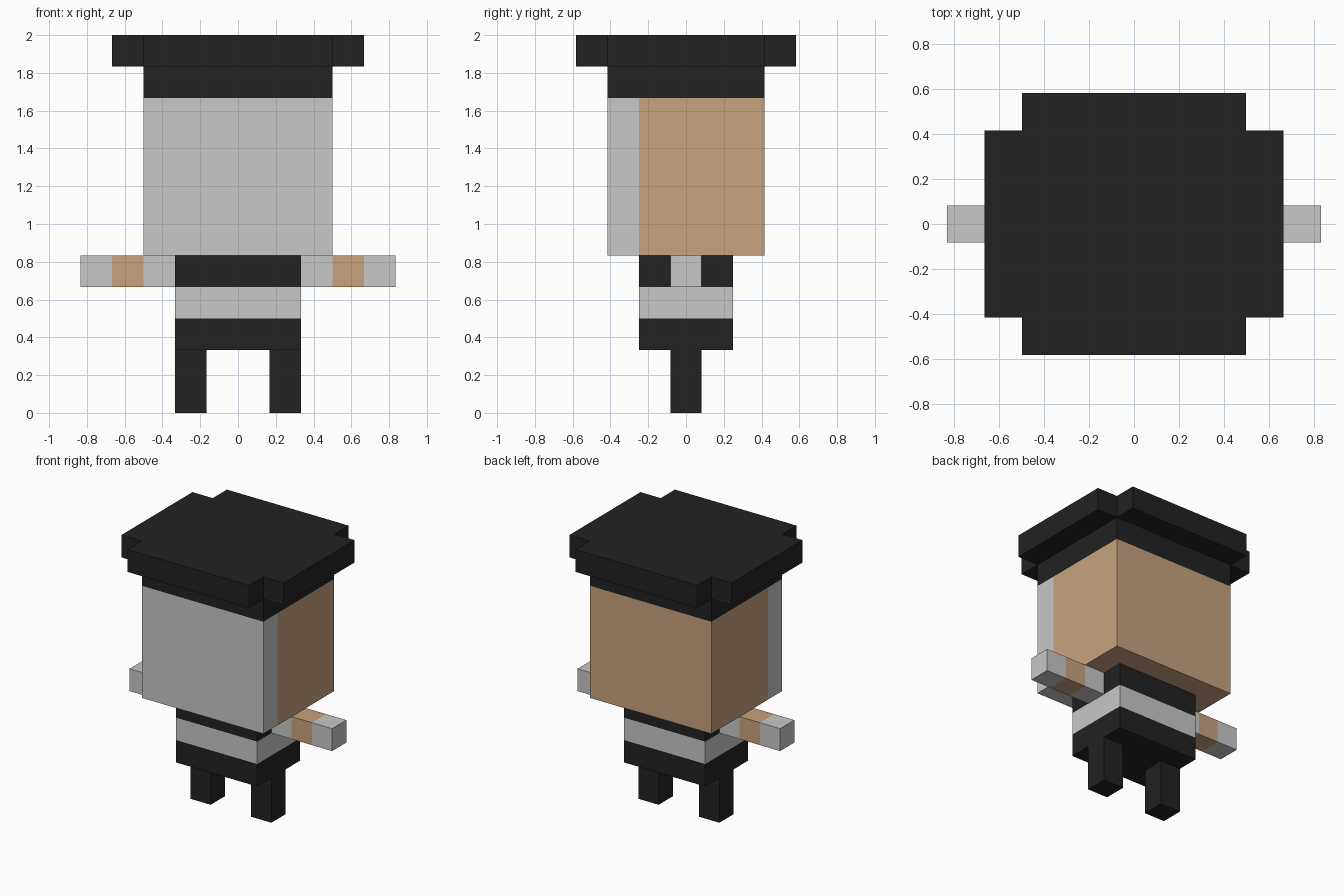
import bpy
import bmesh
from mathutils import Vector

U = 1 / 6  # block size: every part sits on this grid

if "Cube" in bpy.data.objects:
    bpy.data.objects.remove(bpy.data.objects["Cube"], do_unlink=True)


def make_material(name, rgb):
    mat = bpy.data.materials.new(name)
    mat.use_nodes = True
    color = (*rgb, 1)
    mat.diffuse_color = color
    mat.node_tree.nodes["Principled BSDF"].inputs["Base Color"].default_value = color
    return mat


BLACK = make_material("black", (0.016, 0.016, 0.016))
GREY = make_material("light_grey", (0.578, 0.578, 0.578))
TAN = make_material("tan", (0.578, 0.361, 0.209))


def finish(name, bm, mats):
    bmesh.ops.recalc_face_normals(bm, faces=bm.faces)
    mesh = bpy.data.meshes.new(name)
    bm.to_mesh(mesh)
    bm.free()
    for mat in mats:
        mesh.materials.append(mat)
    obj = bpy.data.objects.new(name, mesh)
    bpy.context.collection.objects.link(obj)
    return obj


def banded_box(name, low, high, mats, axis=2, cuts=()):
    """Box between two grid corners, cut along an axis into coloured bands."""
    low, high = Vector(low) * U, Vector(high) * U
    bm = bmesh.new()
    bmesh.ops.create_cube(bm, size=1)
    for v in bm.verts:
        v.co = [(a + b) / 2 + c * (b - a) for a, b, c in zip(low, high, v.co)]
    normal = Vector([float(i == axis) for i in range(3)])
    for cut in cuts:
        geom = bm.verts[:] + bm.edges[:] + bm.faces[:]
        bmesh.ops.bisect_plane(bm, geom=geom, plane_co=normal * cut * U, plane_no=normal)
    for f in bm.faces:
        f.material_index = sum(f.calc_center_median()[axis] > c * U for c in cuts)
    return finish(name, bm, mats)


# Torso: trousers, shirt hem and jacket
banded_box("torso", (-2, -1.5, 2), (2, 1.5, 5), [BLACK, GREY, BLACK], cuts=(3, 4))

# Head with a flat mask across the front
banded_box("head", (-3, -2.5, 5), (3, 2.5, 10), [GREY, TAN], axis=1, cuts=(-1.5,))

# Legs and arms on both sides
for side, s in (("left", 1), ("right", -1)):
    x0, x1 = sorted((s, 2 * s))
    banded_box(side + "_leg", (x0, -0.5, 0), (x1, 0.5, 2), [BLACK])
    x0, x1 = sorted((2 * s, 5 * s))
    banded_box(side + "_arm", (x0, -0.5, 4), (x1, 0.5, 5), [GREY, TAN, GREY],
               axis=0, cuts=sorted((3 * s, 4 * s)))

# Hat band
banded_box("hat_band", (-3, -2.5, 10), (3, 2.5, 11), [BLACK])

# Hat brim: slab with notched corners
bm = bmesh.new()
corner = [(4, 2.5), (3, 2.5), (3, 3.5)]
outline = []
for sx, sy in ((1, 1), (-1, 1), (-1, -1), (1, -1)):
    outline += [(x * sx, y * sy) for x, y in corner[::sx * sy]]
face = bm.faces.new([bm.verts.new((x * U, y * U, 11 * U)) for x, y in outline])
slab = bmesh.ops.extrude_face_region(bm, geom=[face], use_keep_orig=True)
top = [g for g in slab["geom"] if isinstance(g, bmesh.types.BMVert)]
bmesh.ops.translate(bm, verts=top, vec=(0, 0, U))
finish("hat_brim", bm, [BLACK])
